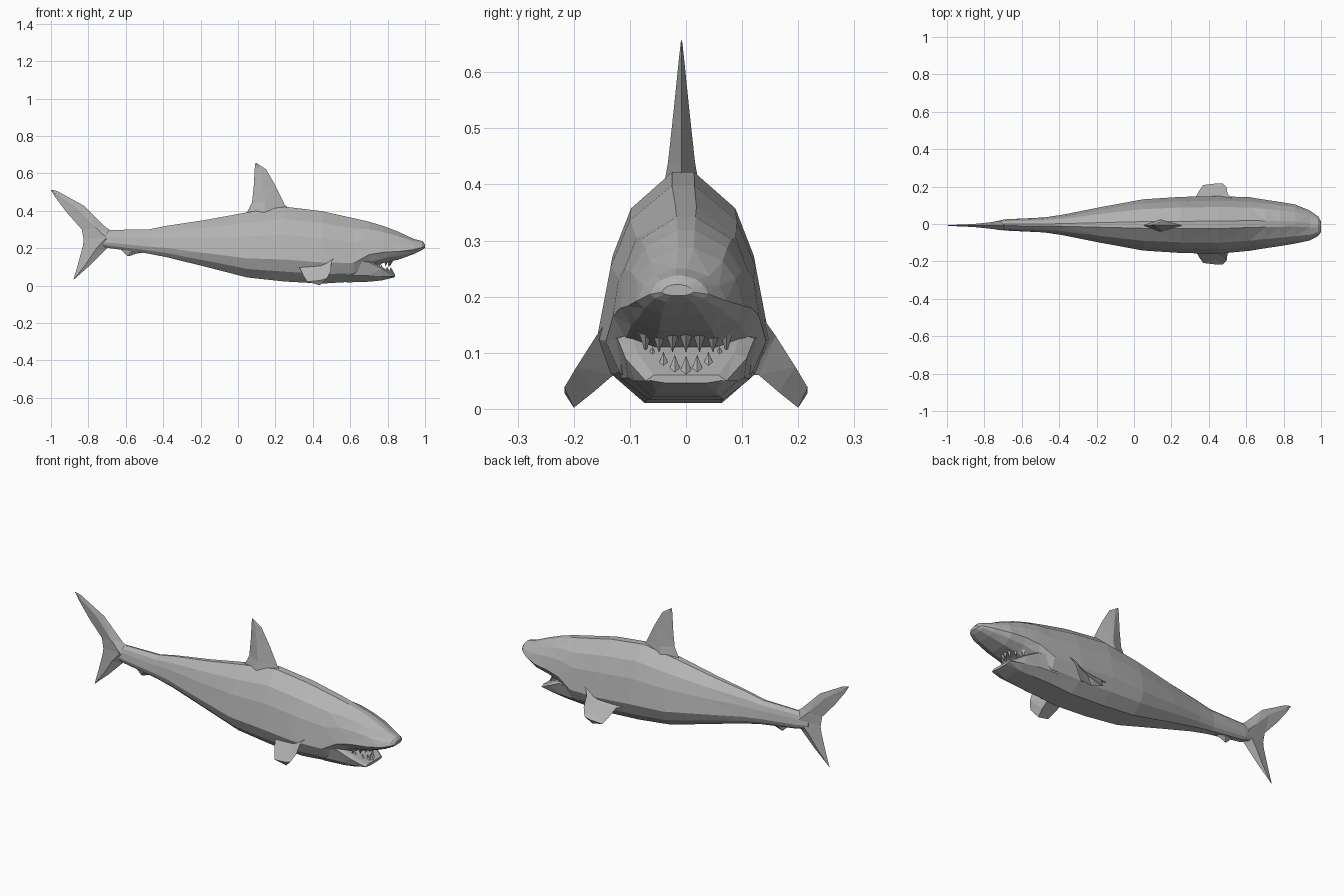
import bpy, bmesh, math
from mathutils import Vector

cube = bpy.data.objects.get("Cube")
if cube:
    bpy.data.objects.remove(cube, do_unlink=True)

grey = bpy.data.materials.new("shark grey")
grey.use_nodes = True
colour = (0.45, 0.45, 0.45, 1)
grey.diffuse_color = colour
grey.node_tree.nodes["Principled BSDF"].inputs["Base Color"].default_value = colour


def loft(name, rings):
    """Bridge equal-sized rings of points and cap both ends."""
    bm = bmesh.new()
    loops = [[bm.verts.new(p) for p in ring] for ring in rings]
    n = len(loops[0])
    for a, b in zip(loops, loops[1:]):
        for i in range(n):
            j = (i + 1) % n
            bm.faces.new((a[i], a[j], b[j], b[i]))
    bm.faces.new(loops[0])
    bm.faces.new(loops[-1])
    bmesh.ops.remove_doubles(bm, verts=bm.verts, dist=0.0005)
    bmesh.ops.triangulate(bm, faces=bm.faces)
    bmesh.ops.recalc_face_normals(bm, faces=bm.faces)
    mesh = bpy.data.meshes.new(name)
    bm.to_mesh(mesh)
    bm.free()
    mesh.materials.append(grey)
    ob = bpy.data.objects.new(name, mesh)
    bpy.context.collection.objects.link(ob)
    return ob


# Half cross-section: (share of half width, share of height), top to belly
SECTION = [(0.13, 1), (0.62, 0.84), (0.84, 0.63), (1, 0.3), (0.83, 0.14), (0.45, 0.01)]


def hull_ring(x, top, bottom, half, y=0.0):
    side = [(w * half, bottom + h * (top - bottom)) for w, h in SECTION]
    return [(x, y + w, z) for w, z in side] + [(x, y - w, z) for w, z in reversed(side)]


# Body: x, top, bottom, half width, sideways shift
body = [(-0.76, 0.27, 0.22, 0.015, -0.005), (-0.69, 0.298, 0.2, 0.03, -0.005),
        (-0.48, 0.3, 0.17, 0.04, -0.005), (-0.38, 0.32, 0.15, 0.055, -0.005),
        (-0.18, 0.35, 0.1, 0.095, -0.005), (0.05, 0.392, 0.04, 0.137, -0.005),
        (0.25, 0.422, 0.018, 0.15, -0.005), (0.45, 0.398, 0.007, 0.154, -0.005),
        (0.62, 0.36, 0.018, 0.143, 0), (0.7, 0.342, 0.09, 0.13, 0),
        (0.78, 0.318, 0.12, 0.118, 0), (0.86, 0.287, 0.138, 0.105, 0),
        (0.94, 0.25, 0.168, 0.08, -0.008), (0.985, 0.238, 0.19, 0.052, -0.012),
        (1.0, 0.222, 0.202, 0.028, -0.015)]
loft("body", [hull_ring(*s) for s in body])

# Lower jaw, sloping open towards the front
jaw = [(0.58, 0.14, 0.017, 0.135), (0.7, 0.135, 0.021, 0.122),
       (0.77, 0.1, 0.028, 0.108), (0.84, 0.06, 0.046, 0.072)]


def jaw_ring(x, top, bottom, half):
    side = [(0.8 * half, top), (half, top - 0.01),
            (0.85 * half, bottom + 0.3 * (top - bottom)), (0.5 * half, bottom)]
    return [(x, w, z) for w, z in side] + [(x, -w, z) for w, z in reversed(side)]


loft("lower_jaw", [jaw_ring(*s) for s in jaw])


def tooth(name, base, tip, r=0.013):
    ring = [(base[0] + r * math.cos(a), base[1] + r * math.sin(a), base[2])
            for a in (0, math.pi / 2, math.pi, 3 * math.pi / 2)]
    loft(name, [ring, [tuple(tip)] * 4])


# Teeth along both jaws
for i in range(-3, 4):
    y = i * 0.02
    back = 0.006 * i * i
    tooth("lower_tooth", Vector((0.825 - back, y, 0.06 + back * 0.4)),
          Vector((0.82 - back, y, 0.095 + back * 0.3)))
    tooth("upper_tooth", Vector((0.82 - back, y * 1.2, 0.138)),
          Vector((0.81 - back, y * 1.2, 0.1)))


def blade(name, sections, y=-0.008):
    """Upright fin from (front xz, rear xz, half thickness, ridge position)."""
    rings = []
    for (fx, fz), (rx, rz), t, k in sections:
        mx, mz = fx + (rx - fx) * k, fz + (rz - fz) * k
        rings.append([(fx, y, fz), (mx, y + t, mz), (rx, y, rz), (mx, y - t, mz)])
    return loft(name, rings)


blade("dorsal_fin", [((0.29, 0.395), (0.04, 0.375), 0.034, 0.6),
                     ((0.25, 0.432), (0.075, 0.445), 0.024, 0.6),
                     ((0.2, 0.535), (0.084, 0.53), 0.014, 0.6),
                     ((0.15, 0.622), (0.09, 0.635), 0.004, 0.6),
                     ((0.096, 0.657), (0.093, 0.655), 0.001, 0.5)])
blade("upper_tail_lobe", [((-0.66, 0.28), (-0.82, 0.215), 0.026, 0.3),
                          ((-0.71, 0.315), (-0.835, 0.3), 0.018, 0.4),
                          ((-0.82, 0.425), (-0.915, 0.39), 0.008, 0.4),
                          ((-0.965, 0.505), (-0.975, 0.47), 0.003, 0.5),
                          ((-0.998, 0.513), (-1.0, 0.511), 0.001, 0.5)])
blade("lower_tail_lobe", [((-0.66, 0.24), (-0.82, 0.28), 0.026, 0.3),
                          ((-0.71, 0.19), (-0.83, 0.21), 0.018, 0.4),
                          ((-0.79, 0.11), (-0.857, 0.11), 0.008, 0.4),
                          ((-0.875, 0.035), (-0.88, 0.031), 0.001, 0.5)])
blade("anal_fin", [((-0.46, 0.185), (-0.64, 0.21), 0.024, 0.5),
                   ((-0.54, 0.172), (-0.615, 0.18), 0.012, 0.5),
                   ((-0.575, 0.16), (-0.592, 0.158), 0.003, 0.5)])

# Pectoral fins: (front x, rear x, upper y, upper z, lower y, lower z)
pectoral = [(0.53, 0.26, 0.135, 0.165, 0.115, 0.06),
            (0.5, 0.33, 0.16, 0.13, 0.13, 0.06),
            (0.495, 0.35, 0.195, 0.075, 0.165, 0.03),
            (0.475, 0.37, 0.217, 0.038, 0.2, 0.002)]
for side, label in ((1, "left"), (-1, "right")):
    rings = []
    for f, r, uy, uz, ly, lz in pectoral:
        m = r + (f - r) * 0.65
        my, mz = (uy + ly) / 2, (uz + lz) / 2
        rings.append([(f, side * uy, uz), (m, side * (my + 0.008), mz + 0.008),
                      (r, side * my, mz), (m, side * ly, lz)])
    loft(label + "_pectoral_fin", rings)
